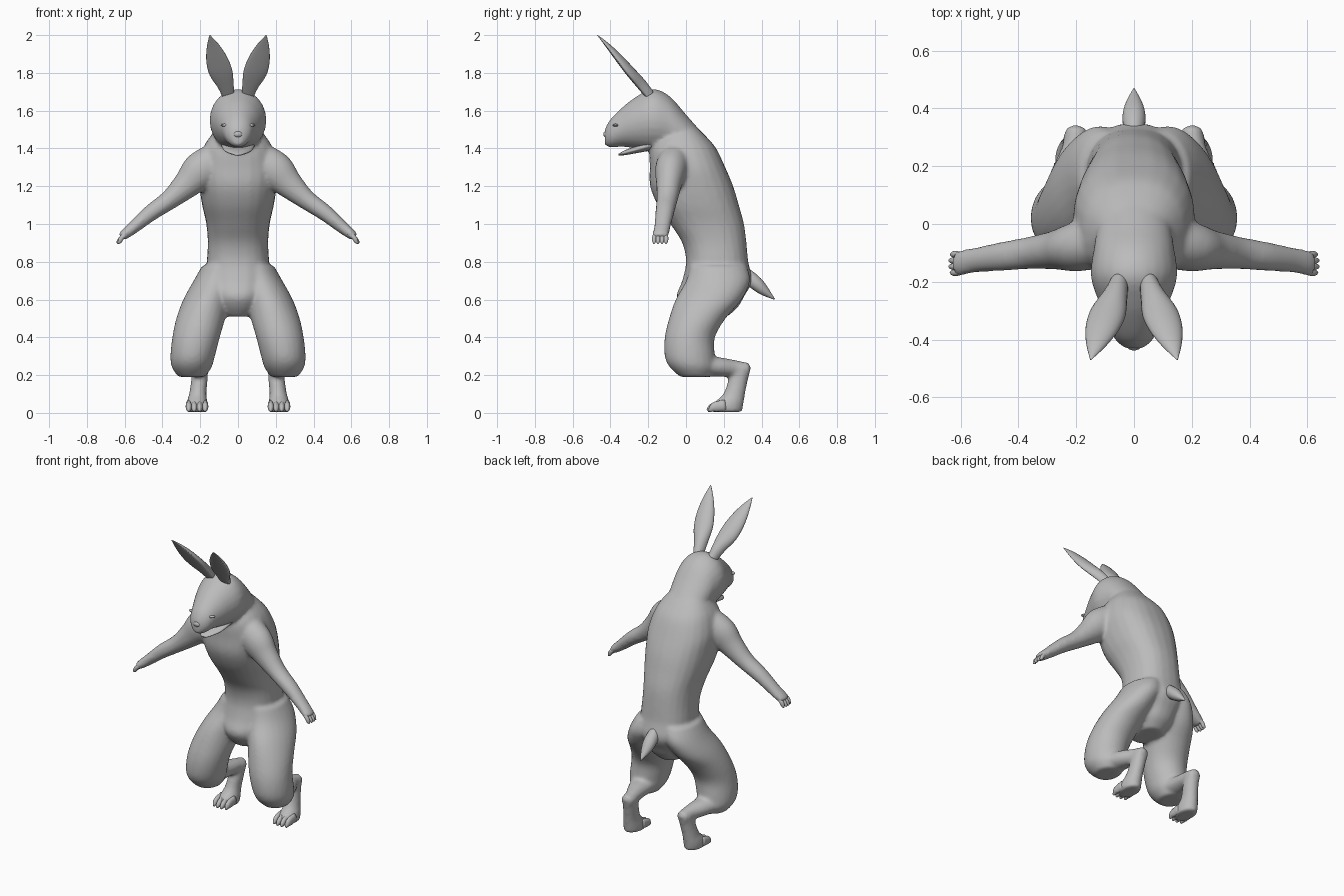
import bpy, bmesh, math
from mathutils import Vector

if "Cube" in bpy.data.objects:
    bpy.data.objects.remove(bpy.data.objects["Cube"], do_unlink=True)

X, Y, Z = Vector((1, 0, 0)), Vector((0, 1, 0)), Vector((0, 0, 1))

grey = bpy.data.materials.new("plain_grey")
grey.use_nodes = True
grey.diffuse_color = (0.5, 0.5, 0.5, 1)
grey.node_tree.nodes["Principled BSDF"].inputs["Base Color"].default_value = (0.5, 0.5, 0.5, 1)


def smooth_rings(rings, steps):
    """Catmull-Rom interpolation of (x, y, z, radius_a, radius_b) rings."""
    out = []
    for i in range(len(rings) - 1):
        quad = (rings[max(i - 1, 0)], rings[i], rings[i + 1], rings[min(i + 2, len(rings) - 1)])
        for s in range(steps):
            t = s / steps
            out.append([0.5 * (2 * b + (c - a) * t + (2 * a - 5 * b + 4 * c - d) * t * t
                               + (3 * b - a - 3 * c + d) * t ** 3) for a, b, c, d in zip(*quad)])
    return out + [list(rings[-1])]


def loft(bm, rings, axis=None, side=X, power=1.0, front=1.0, mirror=1, seg=24, steps=4):
    """Closed tube through elliptical rings, along its path or with a fixed axis."""
    rings = smooth_rings(rings, steps)
    centres = [Vector(r[:3]) for r in rings]
    loops = []
    for i, (c, r) in enumerate(zip(centres, rings)):
        t = axis or (centres[min(i + 1, len(rings) - 1)] - centres[max(i - 1, 0)]).normalized()
        u = (side - t * t.dot(side)).normalized()
        v = t.cross(u)
        loop = []
        for k in range(seg):
            ang = 2 * math.pi * k / seg
            cs, sn = math.cos(ang), math.sin(ang)
            cs = math.copysign(abs(cs) ** power, cs)
            sn = math.copysign(abs(sn) ** power, sn)
            if sn < 0:
                sn *= front
            p = c + u * cs * max(r[3], 0.001) + v * sn * max(r[4], 0.001)
            p.x *= mirror
            loop.append(bm.verts.new(p))
        loops.append(loop)
    for a, b in zip(loops, loops[1:]):
        for k in range(seg):
            n = (k + 1) % seg
            bm.faces.new((a[k], a[n], b[n], b[k]))
    bm.faces.new(loops[0])
    bm.faces.new(loops[-1])


def finish(name, bm):
    bmesh.ops.recalc_face_normals(bm, faces=bm.faces)
    me = bpy.data.meshes.new(name)
    bm.to_mesh(me)
    bm.free()
    me.materials.append(grey)
    me.shade_smooth()
    ob = bpy.data.objects.new(name, me)
    bpy.context.collection.objects.link(ob)
    return ob


def part(name, rings, **kw):
    bm = bmesh.new()
    loft(bm, rings, **kw)
    return finish(name, bm)


def ball(name, centre, size):
    bm = bmesh.new()
    bmesh.ops.create_uvsphere(bm, u_segments=16, v_segments=10, radius=1)
    for v in bm.verts:
        v.co = Vector(centre) + Vector(a * b for a, b in zip(v.co, size))
    return finish(name, bm)


# Body: torso, head and limbs blended into one skin
body = bmesh.new()
torso = [(.51, .12, .07, .10), (.56, .125, .11, .15), (.62, .13, .135, .18),
         (.70, .165, .165, .185), (.80, .165, .165, .165), (.90, .15, .16, .17),
         (1.0, .112, .168, .195), (1.1, .065, .19, .215), (1.2, .03, .205, .22),
         (1.3, .008, .21, .20), (1.4, -.015, .185, .175), (1.46, -.02, .15, .13),
         (1.52, -.03, .10, .08)]
loft(body, [(0, y, z, a, b) for z, y, a, b in torso], axis=Z, power=0.85)

head = [(.07, 1.42, .10, .08), (0, 1.46, .125, .12), (-.09, 1.53, .14, .15),
        (-.18, 1.55, .15, .165), (-.27, 1.535, .122, .135), (-.34, 1.512, .092, .103),
        (-.40, 1.48, .066, .075), (-.43, 1.46, .03, .042)]
loft(body, [(0, y, z, a, b) for y, z, a, b in head], axis=-Y)

arm = [(.12, -.06, 1.33, .09, .10), (.20, -.08, 1.28, .085, .10), (.27, -.09, 1.21, .068, .076),
       (.36, -.10, 1.13, .056, .053), (.46, -.113, 1.06, .05, .044),
       (.55, -.125, .985, .043, .034), (.60, -.135, .945, .044, .027), (.62, -.137, .93, .04, .02)]
thigh = [(.09, .17, .78, .10, .15), (.12, .17, .70, .115, .17), (.165, .12, .60, .125, .175),
         (.197, .06, .50, .13, .15), (.222, .02, .40, .126, .133), (.24, .02, .30, .118, .133),
         (.245, .035, .24, .105, .12), (.245, .05, .19, .07, .08)]
shin = [(.24, .06, .25, .09, .055), (.225, .17, .243, .065, .052),
        (.205, .26, .235, .045, .044), (.20, .335, .23, .036, .034)]
foot = [(.20, .295, .24, .044, .05), (.205, .275, .17, .044, .052), (.213, .255, .10, .046, .058),
        (.217, .225, .05, .056, .08), (.217, .212, .004, .056, .085)]
for m in (1, -1):
    loft(body, arm, side=Y, mirror=m)
    loft(body, thigh, axis=Z, mirror=m)
    loft(body, shin, mirror=m)
    loft(body, foot, axis=Z, mirror=m)

body_ob = finish("body", body)
remesh = body_ob.modifiers.new("blend", 'REMESH')
remesh.mode = 'VOXEL'
remesh.voxel_size = 0.011
remesh.use_smooth_shade = True
relax = body_ob.modifiers.new("relax", 'SMOOTH')
relax.factor = 0.5
relax.iterations = 7

# Open lower jaw and nose
part("lower_jaw", [(0, -.18, 1.42, .09, .03), (0, -.27, 1.392, .075, .018),
                   (0, -.32, 1.378, .05, .013), (0, -.357, 1.366, .018, .005)])
ball("nose", (0, -.42, 1.475), (.026, .018, .018))

# Tail
part("tail", [(0, .29, .745, .03, .04), (0, .36, .695, .04, .038),
              (0, .41, .65, .032, .028), (0, .468, .602, .003, .003)])

# Paired features
ear = [(.05, -.20, 1.67, .03, .04), (.065, -.25, 1.73, .043, .045), (.09, -.31, 1.80, .062, .042),
       (.112, -.365, 1.87, .057, .034), (.132, -.42, 1.94, .034, .02), (.15, -.47, 2.0, .002, .002)]
for m, tag in ((1, "left"), (-1, "right")):
    part(tag + "_ear", ear, front=0.25, mirror=m)
    ball(tag + "_eye", (.070 * m, -.372, 1.523), (.022, .016, .008))
    # Fingers fan out from the end of the arm
    for i in range(4):
        f = i - 1.5
        reach = .642 - .005 * abs(f)
        y = -.137 + .021 * f
        part(f"{tag}_finger_{i + 1}",
             [(.585, -.135 + .016 * f, .952, .012, .014), (.615, y, .928, .012, .013),
              (reach - .008, y, .907, .010, .011), (reach, y, .898, .004, .005)],
             side=Y, mirror=m, seg=12, steps=3)
    # Toes with a downward curl
    for i in range(4):
        f = i - 1.5
        x = .217 + .029 * f
        tip = .11 + .008 * abs(f)
        part(f"{tag}_toe_{i + 1}",
             [(x, .21, .04, .016, .03), (x, .155, .032, .0165, .027),
              (x, tip + .015, .022, .014, .018), (x, tip, .010, .005, .007)],
             mirror=m, seg=12, steps=3)
